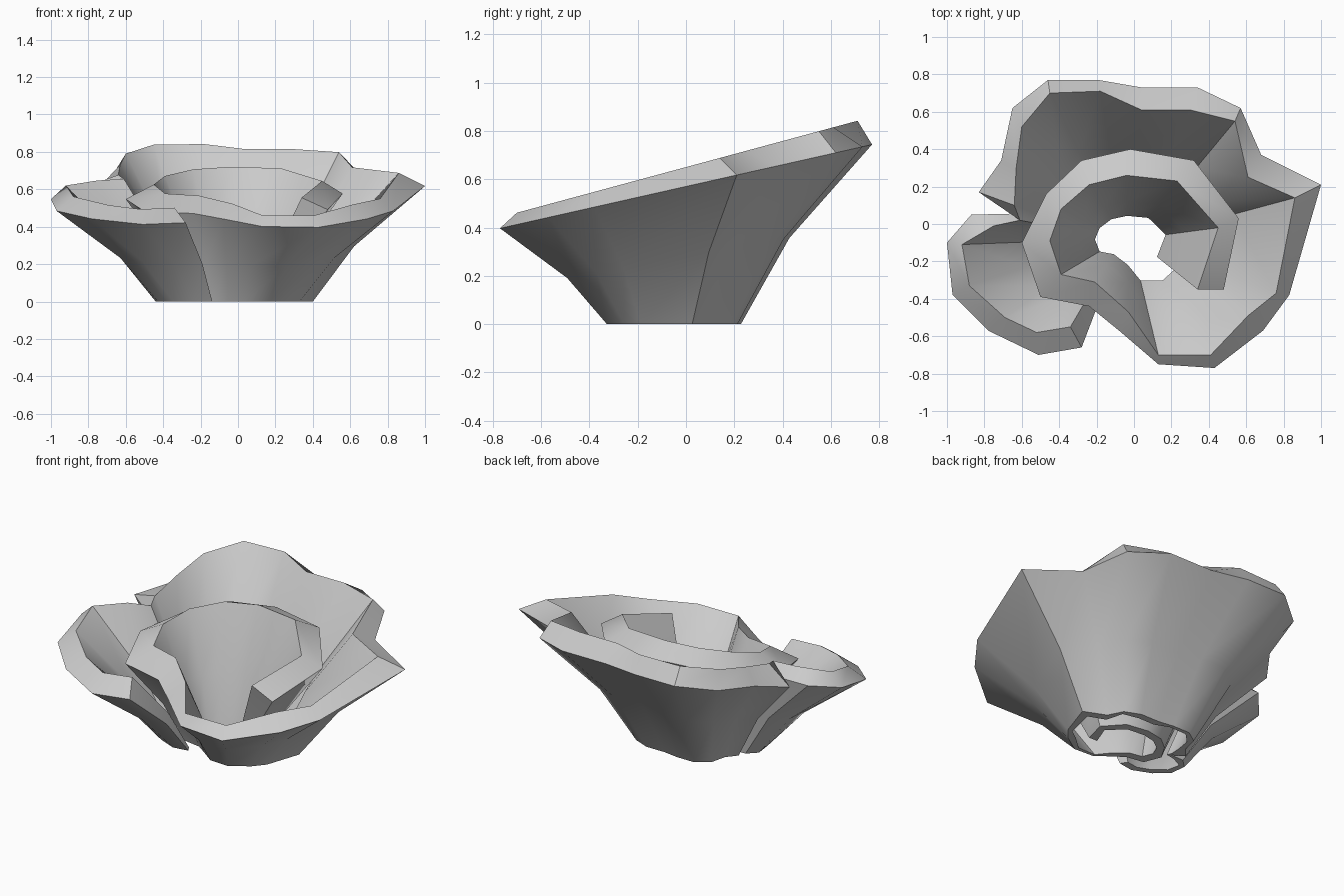
import bpy, bmesh, math

if "Cube" in bpy.data.objects:
    bpy.data.objects.remove(bpy.data.objects["Cube"])

# Rim of the rolled petal sheet from its inner end to its outer end:
# outer edge x, y, then inner edge x, y
rim = [
    (.48, -.35, .34, -.35), (.56, .03, .45, -.02), (.32, .34, .23, .23),
    (-.02, .40, -.04, .26), (-.28, .34, -.24, .21), (-.47, .16, -.39, .08),
    (-.60, -.10, -.45, -.09), (-.50, -.39, -.39, -.27), (-.24, -.44, -.21, -.31),
    (-.08, -.57, -.03, -.47), (.13, -.75, .13, -.70), (.43, -.77, .41, -.70),
    (.69, -.57, .61, -.49), (.83, -.38, .76, -.37), (1.0, .21, .86, .14),
    (.68, .37, .61, .25), (.57, .62, .54, .55), (.34, .73, .30, .61),
    (.04, .73, .04, .61), (-.19, .77, -.18, .71), (-.46, .77, -.45, .70),
    (-.65, .62, -.60, .52), (-.71, .34, -.63, .30), (-.83, .17, -.64, .10),
    (-.66, .055, -.61, .02), (-.87, .05, -.75, -.01), (-1.0, -.10, -.92, -.11),
    (-.97, -.38, -.88, -.33), (-.78, -.57, -.69, -.50), (-.51, -.70, -.52, -.58),
    (-.28, -.66, -.34, -.55),
]


def column(x, y, z):
    """Foot, waist and rim points of the flaring wall under one rim point."""
    foot = (.42 * x - .02, .36 * y - .05)
    waist = [f + .37 * (t - f) for f, t in zip(foot, (x, y))]
    return [(*foot, 0), (*waist, .48 * z), (x, y, z)]


bm = bmesh.new()
rings = []
for ox, oy, ix, iy in rim:
    outer = column(ox, oy, .57 + .225 * oy)
    inner = column(ix, iy, .65 + .27 * iy)
    # closed cross-section: up the outside, down the inside
    rings.append([bm.verts.new(p) for p in outer + inner[::-1]])

# Skin between neighbouring cross-sections
for a, b in zip(rings, rings[1:]):
    for i in range(6):
        j = (i + 1) % 6
        bm.faces.new((a[i], b[i], b[j], a[j]))

# End caps
for r in (rings[0], rings[-1]):
    bm.faces.new((r[0], r[1], r[4], r[5]))
    bm.faces.new((r[1], r[2], r[3], r[4]))
bmesh.ops.recalc_face_normals(bm, faces=bm.faces)

mesh = bpy.data.meshes.new("rolled_petals")
bm.to_mesh(mesh)
bm.free()
petals = bpy.data.objects.new("rolled_petals", mesh)
bpy.context.collection.objects.link(petals)
bpy.context.view_layer.objects.active = petals
petals.select_set(True)
bpy.ops.object.shade_smooth_by_angle(angle=math.radians(40))
